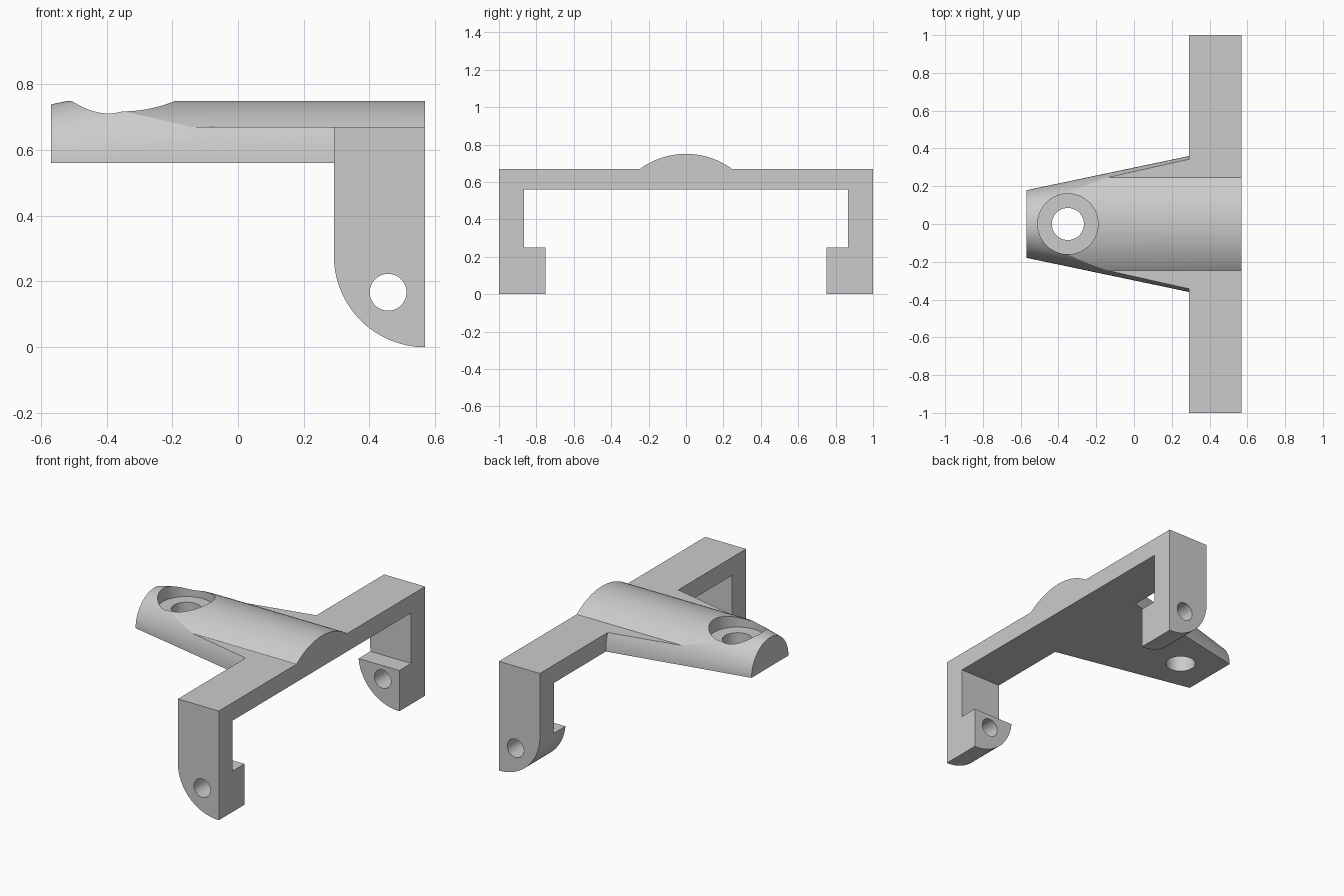
import bpy, bmesh
from math import sin, cos, pi, asin, radians
from mathutils import Vector

cube = bpy.data.objects.get("Cube")
if cube:
    bpy.data.objects.remove(cube, do_unlink=True)

grey = bpy.data.materials.new("plain_grey")
grey.use_nodes = True
COLOUR = (0.6, 0.6, 0.6, 1)
grey.diffuse_color = COLOUR
grey.node_tree.nodes["Principled BSDF"].inputs["Base Color"].default_value = COLOUR


def prism(name, points, offset):
    """Extrude a closed 3D outline along an offset."""
    bm = bmesh.new()
    face = bm.faces.new([bm.verts.new(p) for p in points])
    top = bmesh.ops.extrude_face_region(bm, geom=[face])["geom"]
    bmesh.ops.translate(bm, vec=Vector(offset),
                        verts=[v for v in top if isinstance(v, bmesh.types.BMVert)])
    bmesh.ops.recalc_face_normals(bm, faces=bm.faces)
    mesh = bpy.data.meshes.new(name)
    bm.to_mesh(mesh)
    bm.free()
    obj = bpy.data.objects.new(name, mesh)
    bpy.context.collection.objects.link(obj)
    obj.data.materials.append(grey)
    return obj


def cone(name, r1, r2, depth, location, rotation=(0, 0, 0), sides=96):
    bpy.ops.mesh.primitive_cone_add(vertices=sides, radius1=r1, radius2=r2,
                                    depth=depth, location=location, rotation=rotation)
    obj = bpy.context.object
    obj.name = name
    obj.data.materials.append(grey)
    return obj


def boolean(target, other, operation):
    """Apply a boolean and discard the helper."""
    mod = target.modifiers.new(operation.lower(), "BOOLEAN")
    mod.operation, mod.solver, mod.object = operation, "EXACT", other
    bpy.ops.object.select_all(action="DESELECT")
    bpy.context.view_layer.objects.active = target
    target.select_set(True)
    bpy.ops.object.modifier_apply(modifier=mod.name)
    bpy.data.objects.remove(other, do_unlink=True)


# Bracket section: domed crossbar with hooked legs, swept lengthwise
FRONT, TIP, INNER = 0.57, -0.57, 0.292
TOP, UNDER = 0.67, 0.56
half, rise = 0.245, 0.08
radius = (half ** 2 + rise ** 2) / (2 * rise)
sweep = asin(half / radius)
leg = [(1, TOP), (1, -0.05), (0.75, -0.05), (0.75, 0.25), (0.865, 0.25), (0.865, UNDER)]
N = 32
dome = [(radius * sin(a), TOP + rise - radius + radius * cos(a))
        for a in (-sweep + 2 * sweep * i / N for i in range(N + 1))]
section = dome + leg + [(-y, z) for y, z in reversed(leg)]
bracket = prism("bracket", [(FRONT, y, z) for y, z in section], (-1.3, 0, 0))

# Side outline of the crossbar and legs, with a quarter-round lower corner
r = FRONT - INNER
corner = [(FRONT - r * cos(a), r - r * sin(a)) for a in (pi / 2 * i / 32 for i in range(33))]
outline = [(INNER, 1)] + corner + [(0.7, -0.01), (0.7, 1)]
envelope = prism("envelope", [(x, -1.1, z) for x, z in outline], (0, 2.2, 0))

# Tapered round arm
end = 0.35
r_tip, slope = 0.179, 0.21
taper = cone("arm_taper", r_tip, r_tip + slope * (end - TIP), end - TIP,
             ((end + TIP) / 2, 0, UNDER), (0, pi / 2, 0), 128)
boolean(envelope, taper, "UNION")
boolean(bracket, envelope, "INTERSECT")

# Bolt hole with counterbore in the arm, pivot hole through both feet
boolean(bracket, cone("counterbore", 0.16, 0.16, 0.4, (-0.35, 0, TOP + 0.2)), "DIFFERENCE")
boolean(bracket, cone("bolt_hole", 0.085, 0.085, 1, (-0.35, 0, UNDER)), "DIFFERENCE")
boolean(bracket, cone("pivot_hole", 0.056, 0.056, 3, (0.457, 0, 0.167),
                      (pi / 2, 0, 0), 64), "DIFFERENCE")

bpy.context.view_layer.objects.active = bracket
bracket.select_set(True)
bpy.ops.object.shade_smooth_by_angle(angle=radians(20))
